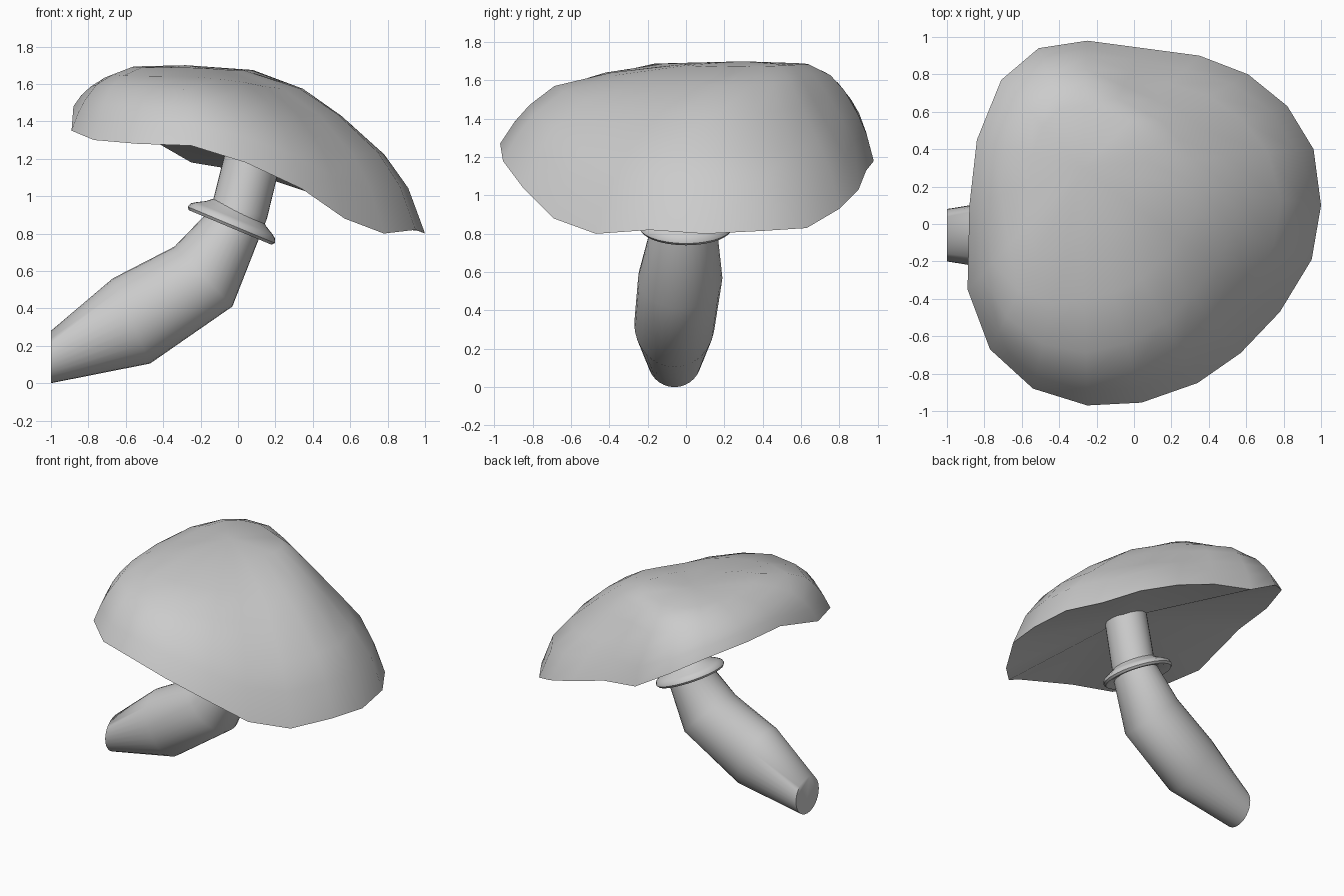
import bpy, bmesh, math
from mathutils import Vector

if "Cube" in bpy.data.objects:
    bpy.data.objects.remove(bpy.data.objects["Cube"])


def loft(name, rings, start=None, end=None, angle=35):
    """Skin closed rings; each end is closed by a pole point, or a flat face if 'flat'."""
    bm = bmesh.new()
    loops = [[bm.verts.new(p) for p in ring] for ring in rings]
    n = len(loops[0])
    for a, b in zip(loops, loops[1:]):
        for i in range(n):
            j = (i + 1) % n
            bm.faces.new((a[i], a[j], b[j], b[i]))
    for loop, close in ((loops[0], start), (loops[-1], end)):
        if close == 'flat':
            bm.faces.new(loop)
        elif close is not None:
            pole = bm.verts.new(close)
            for i in range(n):
                bm.faces.new((loop[i], loop[(i + 1) % n], pole))
    bmesh.ops.recalc_face_normals(bm, faces=bm.faces)
    mesh = bpy.data.meshes.new(name)
    bm.to_mesh(mesh)
    bm.free()
    obj = bpy.data.objects.new(name, mesh)
    bpy.context.collection.objects.link(obj)
    bpy.ops.object.select_all(action='DESELECT')
    obj.select_set(True)
    bpy.context.view_layer.objects.active = obj
    bpy.ops.object.shade_smooth_by_angle(angle=math.radians(angle))
    return obj


# Cap rim: uneven loop, high at the left and low at the right
rim = [(1.0, .1, .80), (.96, .4, .815), (.82, .63, .83), (.61, .80, .93),
       (.35, .90, 1.03), (.05, .94, 1.13), (-.25, .98, 1.18), (-.51, .94, 1.33),
       (-.71, .77, 1.44), (-.84, .45, 1.48), (-.88, .1, 1.48), (-.89, -.35, 1.35),
       (-.77, -.67, 1.30), (-.54, -.88, 1.28), (-.25, -.97, 1.27), (.04, -.955, 1.18),
       (.34, -.85, 1.04), (.57, -.69, .88), (.78, -.47, .80), (.95, -.19, .82)]

# Cap slope: for each direction from the off-centre crown, ring scales at rising heights
crown = Vector((-.28, .30, 1.70))
heights = (.27, .47, .70, .86, .97)
slopes = [(-9, (.93, .83, .65, .49, .25)),   # right
          (17, (.92, .78, .60, .47, .33)),   # back right
          (44, (.88, .75, .61, .51, .41)),   # back, towards the right
          (88, (.945, .88, .78, .67, .50)),  # back
          (198, (.93, .85, .72, .56, .46)),  # left
          (243, (.95, .90, .82, .68, .48)),  # front left
          (270, (.94, .88, .78, .55, .25)),  # front
          (311, (.93, .85, .69, .50, .25))]  # front right
slopes.append((351, slopes[0][1]))


def ring_scale(angle, k):
    angle = (angle + 9) % 360 - 9
    for (a0, s0), (a1, s1) in zip(slopes, slopes[1:]):
        if angle <= a1:
            t = (angle - a0) / (a1 - a0)
            return s0[k] + (s1[k] - s0[k]) * t
    return slopes[0][1][k]


cap_rings = [rim]
for k, h in enumerate(heights):
    ring = []
    for x, y, z in rim:
        dx, dy = x - crown.x, y - crown.y
        s = ring_scale(math.degrees(math.atan2(dy, dx)), k)
        ring.append((crown.x + dx * s, crown.y + dy * s, z + (crown.z - z) * h))
    cap_rings.append(ring)
loft("mushroom_cap", cap_rings, start=(.05, 0, 1.28), end=crown)

# Stem: bent tube; each section is (low x, low z, high x, high z, centre y, half width y)
sections = [(-1.0, 0, -1.0, .28, -.06, .14),
            (-.47, .105, -.67, .56, -.06, .21),
            (-.03, .41, -.34, .73, -.03, .22),
            (.115, .78, -.165, .91, -.01, .17),
            (.155, .88, -.13, .99, 0, .155),
            (.25, 1.27, -.04, 1.35, .02, .15)]
N = 32
turns = [2 * math.pi * i / N for i in range(N)]
stem_rings = []
for lx, lz, hx, hz, cy, ry in sections:
    mid = Vector(((lx + hx) / 2, cy, (lz + hz) / 2))
    half = Vector(((hx - lx) / 2, 0, (hz - lz) / 2))
    stem_rings.append([mid + half * math.cos(t) + Vector((0, ry * math.sin(t), 0)) for t in turns])
loft("stem", stem_rings, start='flat', end='flat', angle=60)

# Collar: tilted skirt ring around the stem
centre = Vector((-.03, 0, .86))
axis = Vector((.385, 0, .923))
side = Vector((.923, 0, -.385))
profile = [(.14, -.005), (.22, -.03), (.24, -.03), (.252, -.015), (.245, .008), (.22, .025), (.175, .05), (.145, .075)]
collar_rings = [[centre + axis * h + side * (r * math.cos(t)) + Vector((0, r * math.sin(t), 0))
                 for t in turns] for r, h in profile]
loft("stem_collar", collar_rings, angle=50)
